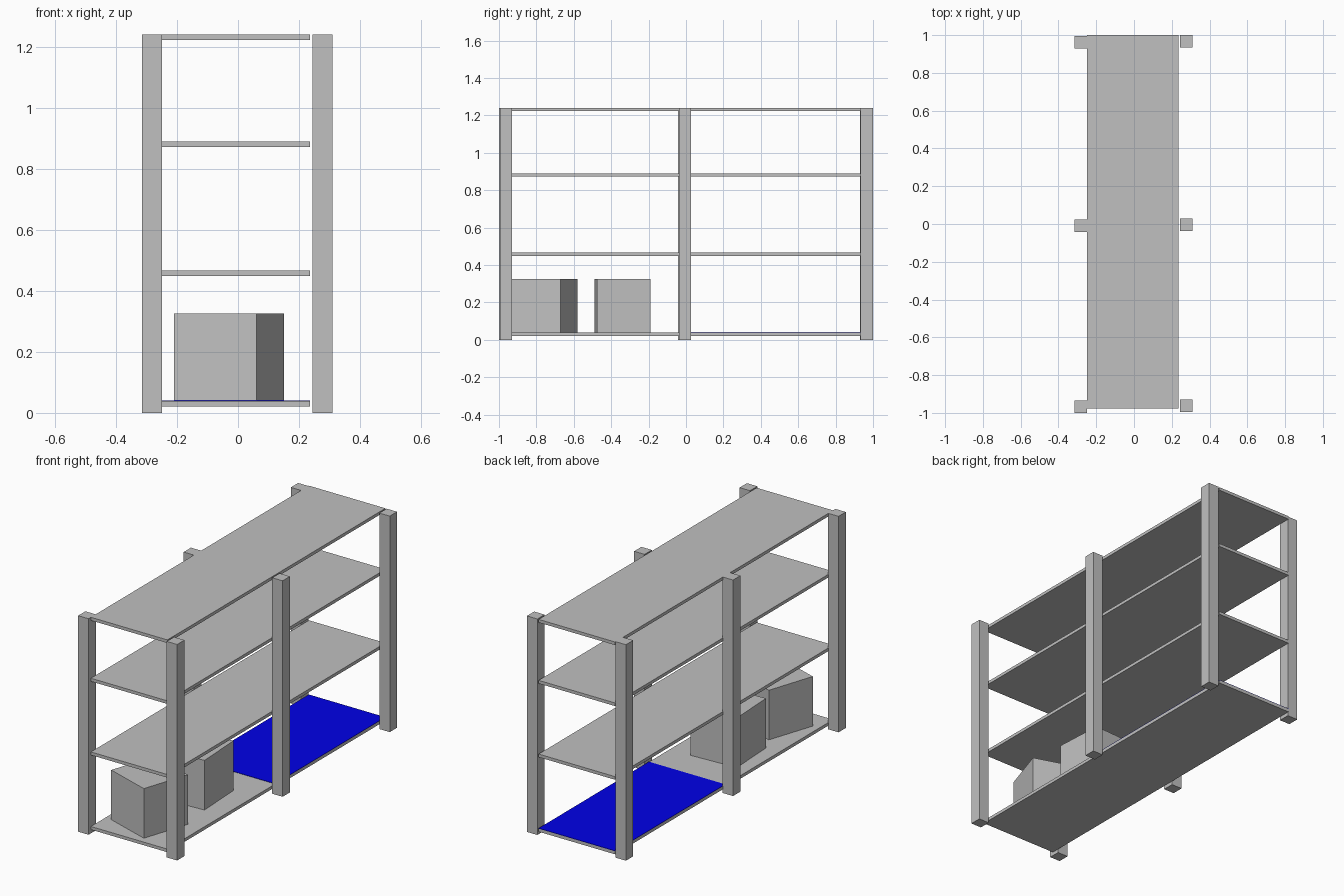
import bpy
import bmesh
from math import radians
from mathutils import Matrix

cube = bpy.data.objects.get("Cube")
if cube:
    bpy.data.objects.remove(cube, do_unlink=True)


def make_material(name, color):
    mat = bpy.data.materials.new(name)
    mat.use_nodes = True
    mat.diffuse_color = color
    mat.node_tree.nodes["Principled BSDF"].inputs["Base Color"].default_value = color
    return mat


grey = make_material("grey", (0.53, 0.53, 0.53, 1))
blue = make_material("blue", (0, 0, 1, 1))


def box(name, xs, ys, zs, mat=grey, turn=0):
    """Box between the given limits, turned about its own vertical axis."""
    limits = (xs, ys, zs)
    size = [b - a for a, b in limits]
    bm = bmesh.new()
    bmesh.ops.create_cube(bm, size=1, matrix=Matrix.Diagonal((*size, 1)))
    mesh = bpy.data.meshes.new(name)
    bm.to_mesh(mesh)
    bm.free()
    mesh.materials.append(mat)
    obj = bpy.data.objects.new(name, mesh)
    obj.location = [(a + b) / 2 for a, b in limits]
    obj.rotation_euler.z = radians(turn)
    bpy.context.collection.objects.link(obj)
    return obj


# Uprights: two rows of three posts, the rows slightly staggered
POST, HEIGHT = 0.066, 1.24
for side, x, shift in (("right", -0.315, 0), ("left", 0.244, 0.005)):
    for place, y in (("front", -1), ("middle", -0.043), ("back", 0.929)):
        box(f"{place}_{side}_post", (x, x + POST),
            (y + shift, y + shift + POST), (0, HEIGHT))

# Shelves
WIDTH = (-0.25, 0.236)
THICK = 0.018
for name, top in (("bottom", 0.039), ("lower", 0.467), ("upper", 0.89), ("top", HEIGHT)):
    box(f"{name}_shelf", WIDTH, (-0.978, 1), (top - THICK, top))

# Blue mat on the back half of the bottom shelf
box("blue_mat", WIDTH, (0, 1), (0.039, 0.041), blue)

# Two turned crates on the bottom shelf
HALF = 0.1425
for name, x, y, turn in (("front_crate", -0.03, -0.76, -18.4),
                         ("rear_crate", -0.03, -0.34, 3)):
    box(name, (x - HALF, x + HALF), (y - HALF, y + HALF),
        (0.04, 0.04 + 2 * HALF), grey, turn)
